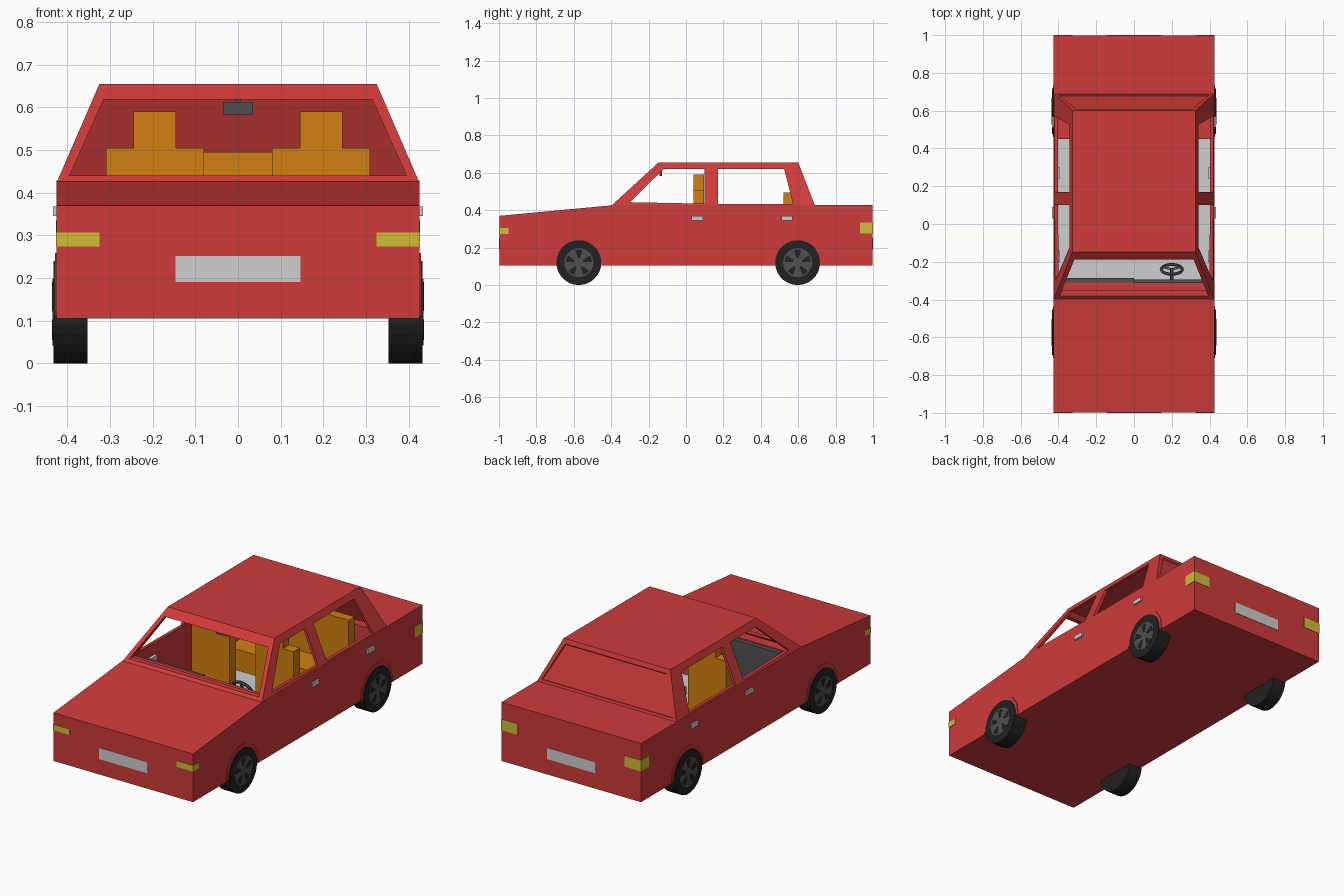
import bpy, bmesh, math
from mathutils import Vector

if "Cube" in bpy.data.objects:
    bpy.data.objects.remove(bpy.data.objects["Cube"])


def material(name, rgb):
    m = bpy.data.materials.new(name)
    m.diffuse_color = (*rgb, 1)
    m.use_nodes = True
    m.node_tree.nodes["Principled BSDF"].inputs["Base Color"].default_value = m.diffuse_color
    return m


RED = material("red paint", (0.63, 0.043, 0.043))
ORANGE = material("orange fabric", (0.64, 0.22, 0.006))
YELLOW = material("yellow lamp", (0.62, 0.52, 0.04))
LIGHT = material("light grey", (0.62, 0.62, 0.62))
DARK = material("dark grey", (0.08, 0.08, 0.08))
BLACK = material("black rubber", (0.016, 0.016, 0.016))


def finish(name, bm, mat):
    bmesh.ops.recalc_face_normals(bm, faces=bm.faces)
    me = bpy.data.meshes.new(name)
    bm.to_mesh(me)
    bm.free()
    ob = bpy.data.objects.new(name, me)
    bpy.context.collection.objects.link(ob)
    if mat:
        me.materials.append(mat)
    return ob


def loft(name, loop_a, loop_b, mat=None):
    """Solid between two matching loops of 3D points."""
    bm = bmesh.new()
    a = [bm.verts.new(p) for p in loop_a]
    b = [bm.verts.new(p) for p in loop_b]
    bm.faces.new(a)
    bm.faces.new(b)
    for i in range(len(a)):
        j = (i + 1) % len(a)
        bm.faces.new((a[i], a[j], b[j], b[i]))
    return finish(name, bm, mat)


def prism_x(name, yz, x0, x1, mat=None):
    return loft(name, [(x0, y, z) for y, z in yz], [(x1, y, z) for y, z in yz], mat)


def box(name, x0, x1, y0, y1, z0, z1, mat=None):
    return prism_x(name, [(y0, z0), (y1, z0), (y1, z1), (y0, z1)], x0, x1, mat)


def frustum(name, low, high, mat=None):
    """low/high = (half width, y front, y back, z)"""
    def ring(w, f, b, z):
        return [(-w, f, z), (w, f, z), (w, b, z), (-w, b, z)]
    return loft(name, ring(*low), ring(*high), mat)


def cut(ob, cutters):
    for c in cutters:
        mod = ob.modifiers.new("cut", 'BOOLEAN')
        mod.operation, mod.solver, mod.object = 'DIFFERENCE', 'EXACT', c
    dg = bpy.context.evaluated_depsgraph_get()
    me = bpy.data.meshes.new_from_object(ob.evaluated_get(dg))
    ob.modifiers.clear()
    ob.data = me
    for c in cutters:
        bpy.data.objects.remove(c)


# Lower body with an open passenger compartment
hull = prism_x("lower_body", [(-0.998, 0.105), (-0.998, 0.37), (-0.4, 0.426),
                              (0.998, 0.428), (0.998, 0.105)], -0.425, 0.425, RED)
cut(hull, [box("compartment_cutter", -0.41, 0.41, -0.31, 0.62, 0.13, 0.8)])

# Cabin shell with recessed rear window
cabin = frustum("cabin", (0.425, -0.4, 0.69, 0.424), (0.325, -0.147, 0.6, 0.655), RED)
bm = bmesh.new()
bm.from_mesh(cabin.data)
rear = max(bm.faces, key=lambda f: f.calc_center_median().y)
bmesh.ops.inset_region(bm, faces=[rear], thickness=0.03)
bmesh.ops.inset_region(bm, faces=[rear], thickness=0.004, depth=-0.006)
bm.to_mesh(cabin.data)
bm.free()

shield = [(-0.395, 0.44), (0.395, 0.44), (0.315, 0.618), (-0.315, 0.618)]
cut(cabin, [
    frustum("inside_cutter", (0.413, -0.385, 0.675, 0.41), (0.315, -0.14, 0.583, 0.64)),
    loft("windshield_cutter", [(x, -0.6, z) for x, z in shield],
         [(x, -0.12, z) for x, z in shield]),
    prism_x("front_window_cutter", [(-0.3, 0.443), (-0.12, 0.62), (0.1, 0.62), (0.1, 0.435)], -0.6, 0.6),
    prism_x("rear_window_cutter", [(0.17, 0.434), (0.17, 0.62), (0.525, 0.62), (0.572, 0.434)], -0.6, 0.6),
])

# Interior
box("floor", -0.409, 0.409, -0.309, 0.619, 0.128, 0.136, LIGHT)
box("dashboard", -0.37, 0, -0.309, -0.285, 0.24, 0.42, DARK)
box("driver_dashboard", 0, 0.37, -0.309, -0.295, 0.24, 0.4, DARK)
box("rear_seat_back", -0.31, 0.31, 0.52, 0.572, 0.136, 0.495, ORANGE)
box("rear_seat_cushion", -0.31, 0.31, 0.35, 0.52, 0.136, 0.25, ORANGE)
box("mirror", -0.035, 0.035, -0.142, -0.128, 0.583, 0.612, DARK)
box("mirror_stem", -0.006, 0.006, -0.138, -0.13, 0.612, 0.645, DARK)

for s, side in ((-1, "left"), (1, "right")):
    c = 0.195 * s
    box(side + "_seat_back", c - 0.115, c + 0.115, 0.04, 0.095, 0.136, 0.505, ORANGE)
    box(side + "_headrest", c - 0.05, c + 0.05, 0.04, 0.095, 0.505, 0.59, ORANGE)
    box(side + "_seat_cushion", c - 0.115, c + 0.115, -0.12, 0.04, 0.136, 0.18, ORANGE)
    box(side + "_wheel_housing", 0.312 * s, 0.409 * s, 0.45, 0.619, 0.136, 0.28, RED)
    # Door handles outside and inside
    for y in (0.03, 0.51):
        box(side + "_door_handle", 0.42 * s, 0.434 * s, y, y + 0.06, 0.345, 0.368, LIGHT)
    for y in (-0.2, 0.24):
        box(side + "_inner_handle", 0.393 * s, 0.415 * s, y, y + 0.06, 0.345, 0.368, LIGHT)
    # Corner lamps
    box(side + "_headlamp", 0.325 * s, 0.427 * s, -1.0, -0.948, 0.274, 0.306, YELLOW)
    box(side + "_tail_lamp", 0.325 * s, 0.427 * s, 0.93, 1.0, 0.275, 0.335, YELLOW)

# Number plates
box("front_plate", -0.146, 0.146, -1.0, -0.99, 0.19, 0.252, LIGHT)
box("rear_plate", -0.146, 0.146, 0.99, 1.0, 0.19, 0.252, LIGHT)

# Steering wheel
tilt = math.radians(-63)
centre = Vector((0.2, -0.24, 0.375))
axis = Vector((0, -math.sin(tilt), math.cos(tilt)))
bpy.ops.mesh.primitive_torus_add(major_radius=0.056, minor_radius=0.008, major_segments=20,
                                 minor_segments=6, location=centre, rotation=(tilt, 0, 0))
wheel = bpy.context.object
wheel.name = "steering_wheel"
wheel.data.materials.append(DARK)
for i in range(3):
    bpy.ops.mesh.primitive_cube_add(size=1)
    spoke = bpy.context.object
    spoke.name = "steering_spoke"
    a = -math.pi / 2 + i * math.tau / 3
    d = Vector((math.cos(a), math.sin(a) * math.cos(tilt), math.sin(a) * math.sin(tilt)))
    spoke.scale = (0.056, 0.012, 0.008)
    spoke.rotation_mode = 'QUATERNION'
    spoke.rotation_quaternion = axis.to_track_quat('Z', 'Y') @ Vector((0, 0, 1)).to_track_quat('Z', 'Y')
    spoke.rotation_quaternion = d.to_track_quat('X', 'Z')
    spoke.location = centre + d * 0.028
    spoke.data.materials.append(DARK)
bpy.ops.mesh.primitive_cylinder_add(vertices=12, radius=0.01, depth=0.07,
                                    location=centre - axis * 0.035, rotation=(tilt, 0, 0))
bpy.context.object.name = "steering_column"
bpy.context.object.data.materials.append(DARK)


# Wheels, rims and arch flares
def arc(cy, cz, r, a0, a1, n):
    return [(cy + r * math.cos(a0 + (a1 - a0) * i / n), cz + r * math.sin(a0 + (a1 - a0) * i / n))
            for i in range(n + 1)]


for s, side in ((-1, "left"), (1, "right")):
    for cy, end in ((-0.573, "front"), (0.597, "rear")):
        name = f"{end}_{side}_"
        prism_x(name + "tyre", arc(cy, 0.12, 0.12, 0, math.tau, 28)[:-1], 0.353 * s, 0.433 * s, BLACK)
        prism_x(name + "rim", arc(cy, 0.12, 0.078, 0, math.tau, 20)[:-1], 0.43 * s, 0.4345 * s, DARK)
        prism_x(name + "flare", arc(cy, 0.125, 0.138, -0.1, math.pi + 0.1, 7), 0.41 * s, 0.429 * s, RED)
        for i in range(5):
            a = math.pi / 2 + i * math.tau / 5
            gap = arc(cy, 0.12, 0.07, a - 0.27, a + 0.27, 2) + arc(cy, 0.12, 0.026, a + 0.2, a - 0.2, 1)
            prism_x(name + "rim_gap", gap, 0.433 * s, 0.4355 * s, BLACK)
